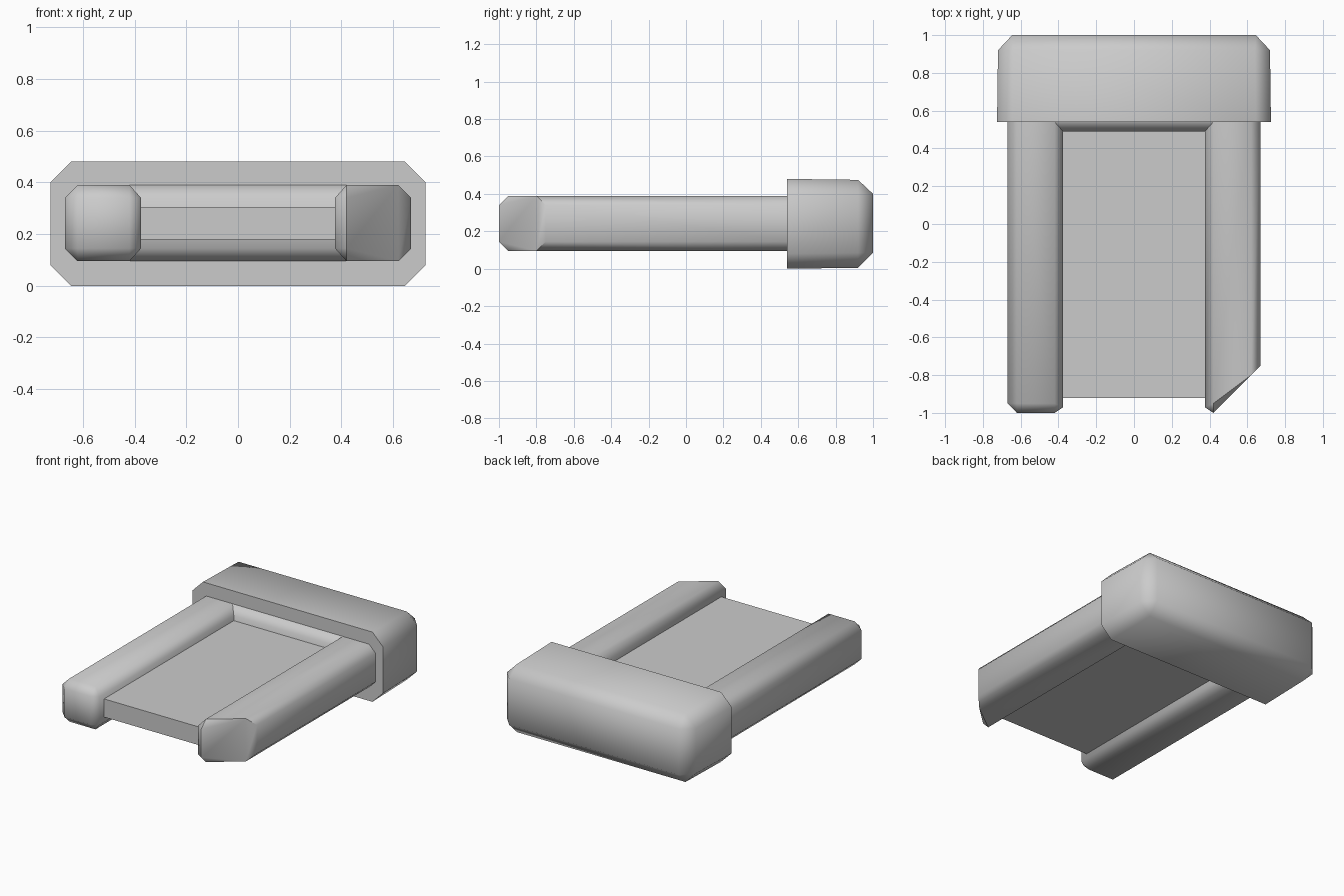
import bpy
import bmesh
import math

if "Cube" in bpy.data.objects:
    bpy.data.objects.remove(bpy.data.objects["Cube"])

Z0, Z1 = 0.095, 0.39


def loft(name, rings, smooth=True):
    """Skin closed rings of equal point count and cap both ends."""
    bm = bmesh.new()
    rows = [[bm.verts.new(p) for p in ring] for ring in rings]
    n = len(rows[0])
    for a, b in zip(rows, rows[1:]):
        for i in range(n):
            j = (i + 1) % n
            bm.faces.new((a[i], a[j], b[j], b[i]))
    bm.faces.new(rows[0])
    bm.faces.new(rows[-1])
    bmesh.ops.remove_doubles(bm, verts=bm.verts[:], dist=0.0005)
    bmesh.ops.recalc_face_normals(bm, faces=bm.faces[:])
    mesh = bpy.data.meshes.new(name)
    bm.to_mesh(mesh)
    bm.free()
    obj = bpy.data.objects.new(name, mesh)
    bpy.context.collection.objects.link(obj)
    if smooth:
        bpy.ops.object.select_all(action='DESELECT')
        obj.select_set(True)
        bpy.context.view_layer.objects.active = obj
        bpy.ops.object.shade_smooth_by_angle(angle=math.radians(50))
    return obj


def octagon(y, hx, z0, z1, c):
    """Chamfered rectangle facing along y."""
    return [(hx - c, y, z0), (hx, y, z0 + c), (hx, y, z1 - c), (hx - c, y, z1),
            (c - hx, y, z1), (-hx, y, z1 - c), (-hx, y, z0 + c), (c - hx, y, z0)]


def arm_ring(x, y0, inset, c):
    """Side section of an arm: front end at y0 with chamfer c."""
    a, b = Z0 + inset, Z1 - inset
    return [(x, 0.60, a), (x, y0 + c, a), (x, y0, a + c),
            (x, y0, b - c), (x, y0 + c, b), (x, 0.60, b)]


# End cap: flat at the front, chamfered towards the back
loft("end_cap", [octagon(0.54, 0.725, 0.0, 0.48, 0.08),
                 octagon(0.92, 0.72, 0.005, 0.475, 0.08),
                 octagon(1.0, 0.645, 0.085, 0.40, 0.0)])

# Left arm has a blunt end, right arm a diagonal one
for name, s, outer in (("left_arm", -1, ((-1.0, 0.05), (-0.95, 0.0))),
                       ("right_arm", 1, ((-0.80, 0.0), (-0.75, 0.0)))):
    loft(name, [arm_ring(s * 0.375, -0.97, 0.05, 0.0),
                arm_ring(s * 0.42, -1.0, 0.0, 0.05),
                arm_ring(s * 0.62, outer[0][0], 0.0, outer[0][1]),
                arm_ring(s * 0.67, outer[1][0], 0.05, outer[1][1])])

# Chamfered bar joining the arms in front of the cap
loft("cross_bar", [[(x, 0.60, Z0), (x, 0.54, Z0), (x, 0.49, Z0 + 0.05),
                    (x, 0.49, Z1 - 0.05), (x, 0.54, Z1), (x, 0.60, Z1)]
                   for x in (-0.42, 0.42)])

# Flat plate between the arms
loft("centre_plate", [[(-0.39, y, 0.18), (0.39, y, 0.18),
                       (0.39, y, 0.305), (-0.39, y, 0.305)]
                      for y in (-0.92, 0.52)], smooth=False)
